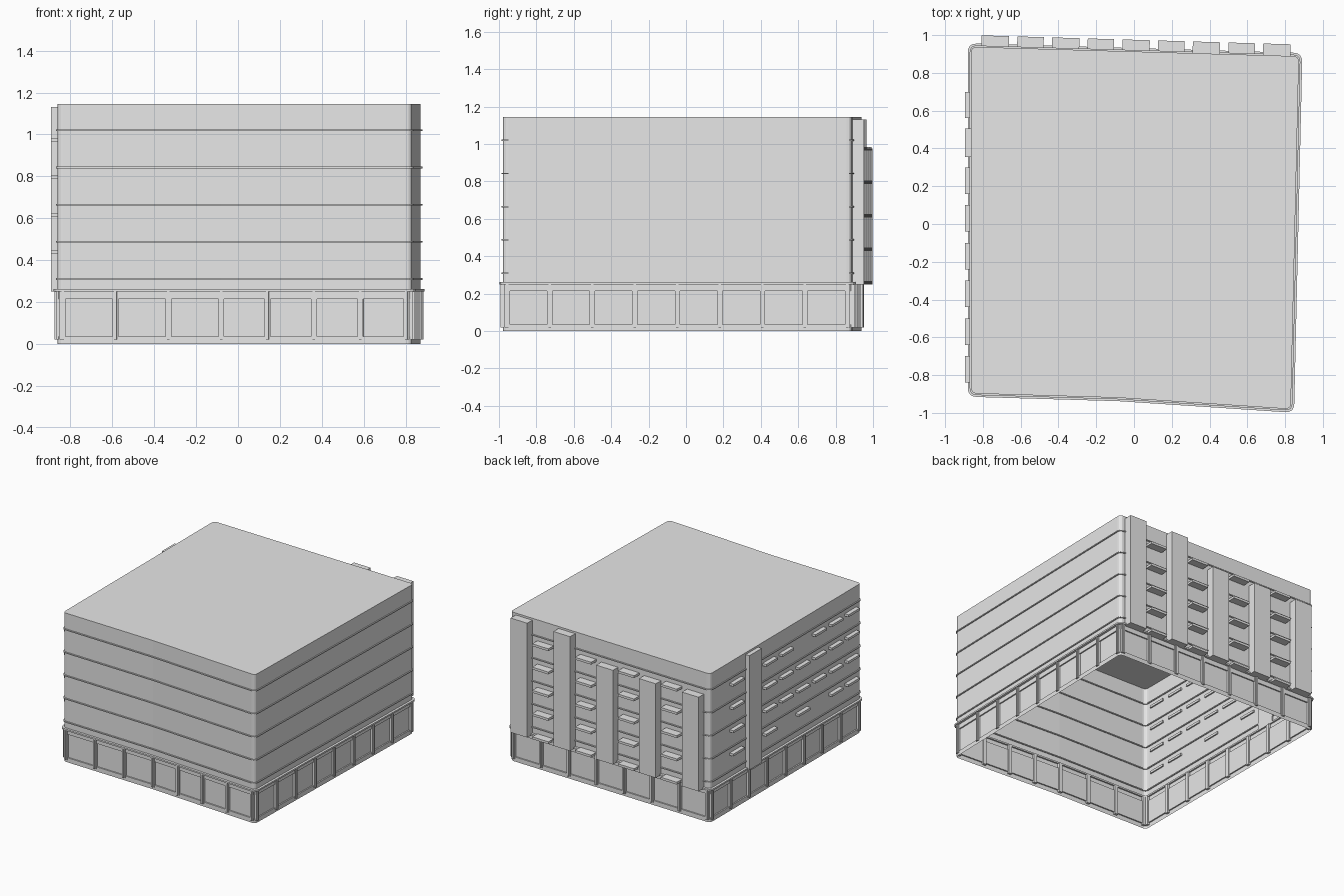
import bpy, bmesh
from mathutils import Vector, Matrix

if "Cube" in bpy.data.objects:
    bpy.data.objects.remove(bpy.data.objects["Cube"])

GREY = (0.8, 0.8, 0.8, 1)
mat = bpy.data.materials.new("concrete grey")
mat.use_nodes = True
mat.diffuse_color = GREY
mat.node_tree.nodes["Principled BSDF"].inputs["Base Color"].default_value = GREY

# Footprint corners, counter-clockwise, with a slight bend in the front wall
FL, BEND, FR, BR, BL = [Vector(p) for p in (
    (-.862, -.897), (-.08, -.92), (.83, -.98), (.873, .888), (-.862, .938))]
FOOT = [FL, BEND, FR, BR, BL]


def outward(a, b):
    d = (b - a).normalized()
    return Vector((d.y, -d.x))


def outline(offset, radius=0.03, steps=4):
    """Footprint moved outward by offset, with rounded corners."""
    pts = []
    for i, p in enumerate(FOOT):
        a, b = FOOT[i - 1], FOOT[(i + 1) % len(FOOT)]
        n1, n2 = outward(a, p), outward(p, b)
        c = p + (n1 + n2) * offset / (1 + n1.dot(n2))
        if p is BEND:
            pts.append(c)
            continue
        r = radius + offset
        s, e = c + (a - p).normalized() * r, c + (b - p).normalized() * r
        for k in range(steps + 1):
            t = k / steps
            pts.append(s * (1 - t) ** 2 + c * 2 * t * (1 - t) + e * t * t)
    return pts


def finish(name, bm):
    bmesh.ops.recalc_face_normals(bm, faces=bm.faces)
    me = bpy.data.meshes.new(name)
    bm.to_mesh(me)
    bm.free()
    me.materials.append(mat)
    ob = bpy.data.objects.new(name, me)
    bpy.context.collection.objects.link(ob)
    return ob


def loft(name, profile, closed=False, cap=False):
    """Sweep an (offset, height) profile around the footprint."""
    bm = bmesh.new()
    rings = [[bm.verts.new((p.x, p.y, z)) for p in outline(o)] for o, z in profile]
    pairs = list(zip(rings, rings[1:]))
    if closed:
        pairs.append((rings[-1], rings[0]))
    for lo, hi in pairs:
        for i in range(len(lo)):
            j = (i + 1) % len(lo)
            bm.faces.new((lo[i], lo[j], hi[j], hi[i]))
    if cap:
        bm.faces.new(rings[-1])
    return finish(name, bm)


def ring(name, inner, outer, z0, z1):
    return loft(name, [(inner, z0), (outer, z0), (outer, z1), (inner, z1)], closed=True)


def block(bm, a, b, t, width, inner, outer, z0, z1):
    """Box on wall a-b at fraction t, from inner to outer offset."""
    n = outward(a, b)
    d = (b - a).normalized()
    c = a.lerp(b, t) + n * (inner + outer) / 2
    m = Matrix(((d.x, n.x, 0, c.x), (d.y, n.y, 0, c.y), (0, 0, 1, (z0 + z1) / 2), (0, 0, 0, 1)))
    m = m @ Matrix.Diagonal((width, outer - inner, z1 - z0, 1))
    bmesh.ops.create_cube(bm, size=1, matrix=m)


# Main shell, open below, and the recessed plinth walls
loft("upper_walls_and_roof", [(0, .25), (0, 1.145)], cap=True)
loft("plinth_walls", [(0, 0), (0, .035), (-.01, .035), (-.01, .215), (0, .215), (0, .25)])
ring("plinth_ledge", -.012, .018, .25, .262)

# Thin floor bands
for i in range(5):
    z = .31 + i * .1775
    ring(f"floor_band_{i + 1}", -.008, .008, z - .004, z + .004)

# Plinth posts on every wall, with a narrow rib on each
bm = bmesh.new()
for a, b, count, skip in ((FL, BEND, 3, 0), (BEND, FR, 4, 1), (FR, BR, 8, 0),
                          (BR, BL, 7, 0), (BL, FL, 8, 0)):
    length = (b - a).length
    start = 0 if a is BEND else .025 / length
    end = 1 if b is BEND else 1 - .025 / length
    for k in range(skip, count + 1):
        t = start + (end - start) * k / count
        block(bm, a, b, t, .028, -.018, .006, .02, .25)
        block(bm, a, b, t, .012, 0, .013, .02, .25)
finish("plinth_posts", bm)

# Back wall: vertical shafts alternating with stacks of balcony slabs
SLAB_Z = [.25 + i * .179 for i in range(5)]
shafts, slabs = bmesh.new(), bmesh.new()
for i in range(9):
    x = .755 - i * .1863
    t = (BR.x - x) / (BR.x - BL.x)
    if i % 2 == 0:
        block(shafts, BR, BL, t, .145, -.01, .062, .25, 1.13 if i < 4 else .975)
    else:
        for z in SLAB_Z:
            block(slabs, BR, BL, t, .14, -.01, .062, z, z + .018)
finish("back_shafts", shafts)
finish("back_balconies", slabs)

# Side wall: one shaft and an irregular grid of slabs
shaft, slabs = bmesh.new(), bmesh.new()
GAPS = {(4, 4), (3, 1), (5, 1)}
for i in range(8):
    y = .63 - i * .2
    t = (BL.y - y) / (BL.y - FL.y)
    if i == 1:
        block(shaft, BL, FL, t, .15, -.01, .032, .25, 1.13)
        continue
    for row in range(1, 5):
        if (i, row) not in GAPS:
            block(slabs, BL, FL, t, .14, -.01, .032, SLAB_Z[row], SLAB_Z[row] + .018)
finish("side_shaft", shaft)
finish("side_balconies", slabs)
